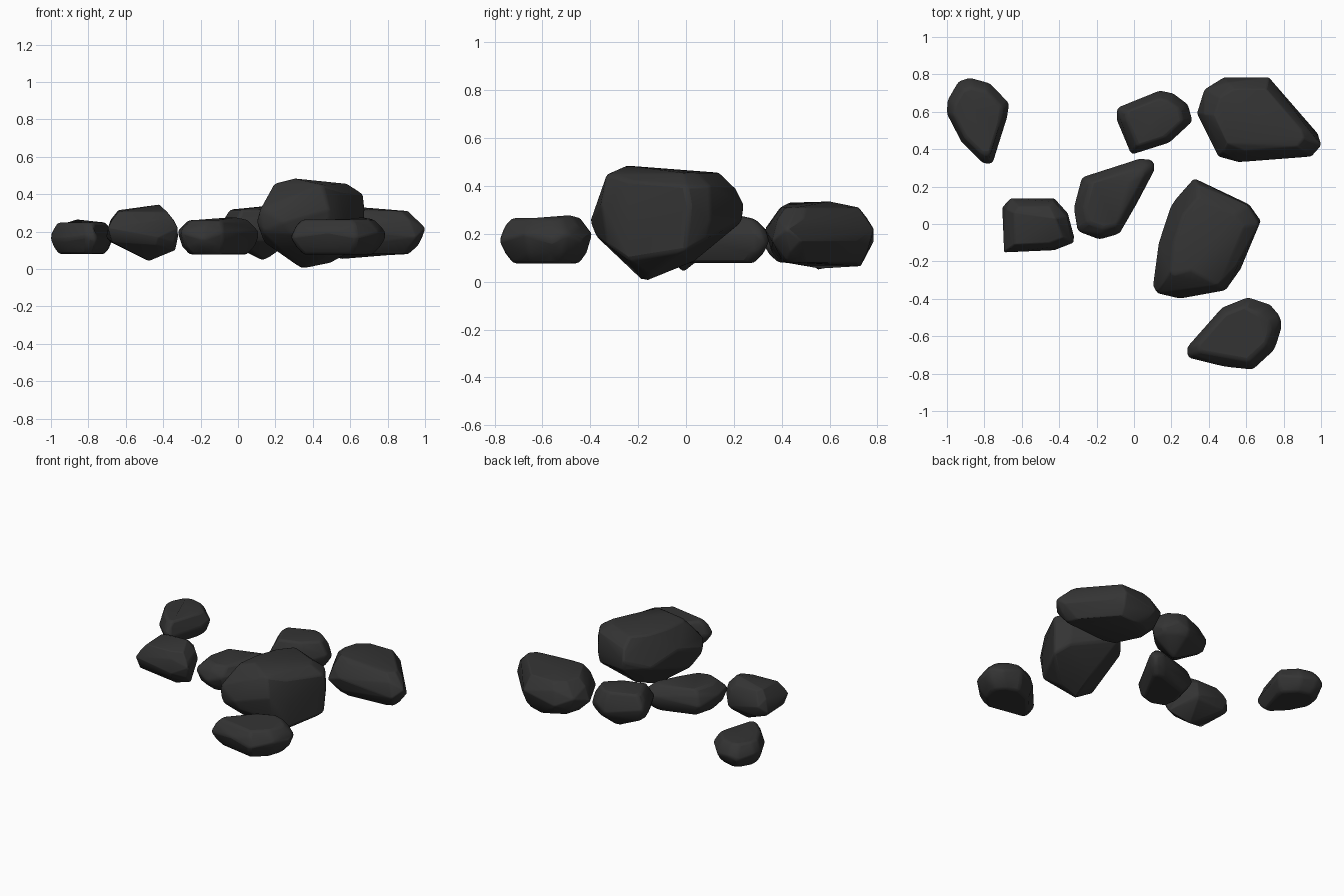
import bpy, bmesh, math
from mathutils import Vector

stone = bpy.data.materials.new("charcoal_stone")
stone.diffuse_color = (0.034, 0.034, 0.034, 1)


def rock(name, outline, waist, top, base, extras=(), full=0.88, bevel=0.014):
    """Chiselled stone: hull of a plan outline, shrunken crown and base rings
    (scale, z), shoulder rings between them and a few extra corner points."""
    pts = [Vector(p) for p in outline]
    c = Vector(((min(p.x for p in pts) + max(p.x for p in pts)) / 2,
                (min(p.y for p in pts) + max(p.y for p in pts)) / 2))
    mid = sum(waist) / 2
    rings = [top, base]
    if full:
        rings += [(full, mid + (z - mid) * 0.6) for s, z in (top, base)]
    bm = bmesh.new()
    for i, p in enumerate(pts):
        # silhouette edge wanders between the two waist heights
        bm.verts.new((p.x, p.y, waist[i % 2]))
        for s, z in rings:
            q = c + (p - c) * s
            bm.verts.new((q.x, q.y, z))
    for e in extras:
        bm.verts.new(e)
    res = bmesh.ops.convex_hull(bm, input=bm.verts[:])
    junk = {g for g in res["geom_interior"] + res["geom_unused"]
            if isinstance(g, bmesh.types.BMVert) and g.is_valid}
    bmesh.ops.delete(bm, geom=list(junk), context='VERTS')
    # merge nearly flat triangles into broad facets
    bmesh.ops.dissolve_limit(bm, angle_limit=math.radians(9),
                             verts=bm.verts[:], edges=bm.edges[:])
    bmesh.ops.recalc_face_normals(bm, faces=bm.faces[:])
    me = bpy.data.meshes.new(name)
    bm.to_mesh(me)
    bm.free()
    me.materials.append(stone)
    ob = bpy.data.objects.new(name, me)
    bpy.context.collection.objects.link(ob)
    mod = ob.modifiers.new("soft_edges", 'BEVEL')
    mod.width, mod.segments, mod.limit_method = bevel, 2, 'ANGLE'
    mod.angle_limit = math.radians(18)
    bpy.ops.object.select_all(action='DESELECT')
    ob.select_set(True)
    bpy.context.view_layer.objects.active = ob
    bpy.ops.object.shade_smooth_by_angle(angle=math.radians(32))


# largest boulder: steep right side, pointed keel
rock("main_boulder",
     [(.10, -.33), (.13, -.1), (.20, .11), (.32, .245), (.615, .105), (.68, .015),
      (.57, -.24), (.49, -.355), (.245, -.40), (.12, -.37)],
     (.25, .32), (.68, .455), (.35, .085),
     [(.305, -.25, .485), (.34, -.175, 0), (.49, -.15, .03), (.14, -.25, .14),
      (.67, 0, .40), (.67, 0, .13), (.61, .10, .40), (.61, .09, .18),
      (.34, .21, .39), (.325, .235, .25), (.55, -.05, .08), (.56, -.24, .09),
      (.55, -.23, .42), (.48, -.33, .155), (.45, -.33, .45), (.28, -.375, .19),
      (.13, -.36, .20), (.22, -.30, .42)], full=0)

# wide boulder at back right, drawn out to a toe
rock("back_right_boulder",
     [(.335, .59), (.375, .72), (.48, .785), (.72, .785), (.785, .71), (.90, .55),
      (.985, .48), (1.003, .42), (.95, .36), (.56, .33), (.45, .36)],
     (.17, .22), (.72, .31), (.72, .08),
     [(.60, .60, .335), (.86, .45, .315), (.62, .73, .065), (.50, .43, .33),
      (.94, .43, .27), (.56, .56, .055), (.92, .42, .09)])

# flat boulder at the front
rock("front_boulder",
     [(.28, -.66), (.36, -.59), (.47, -.445), (.61, -.39), (.73, -.43), (.79, -.5),
      (.79, -.56), (.755, -.67), (.635, -.78), (.485, -.765), (.285, -.715)],
     (.17, .20), (.75, .265), (.72, .077),
     [(.33, -.67, .24), (.66, -.48, .278)])

# long stone left of centre
rock("long_stone",
     [(-.325, .08), (-.28, .25), (.03, .35), (.105, .345), (.115, .30),
      (.015, .11), (-.08, -.055), (-.185, -.085), (-.305, -.04)],
     (.20, .16), (.72, .262), (.70, .078),
     [(-.02, .22, .278), (-.25, .02, .25), (.05, .29, .09)])

# angular stone on the left
rock("left_stone",
     [(-.705, .09), (-.66, .137), (-.425, .137), (-.355, .06), (-.32, -.07),
      (-.322, -.1), (-.425, -.14), (-.695, -.152)],
     (.17, .22), (.70, .307), (.5, .11),
     [(-.42, .03, .345), (-.475, -.01, .042), (-.64, .06, .315), (-.335, -.05, .10),
      (-.36, .04, .28), (-.43, .12, .27), (-.44, -.12, .13), (-.67, -.12, .155),
      (-.65, -.11, .27)])

# angular stone at the back
rock("back_stone",
     [(-.095, .56), (-.095, .62), (.14, .715), (.21, .70), (.29, .64), (.315, .55),
      (.19, .435), (-.015, .37)],
     (.19, .23), (.74, .318), (.55, .11),
     [(.13, .60, .335), (.14, .56, .042), (.0, .43, .28), (.26, .62, .29)])

# small teardrop stone at far left
rock("far_left_stone",
     [(-1.003, .59), (-1.0, .66), (-.94, .765), (-.88, .785), (-.77, .755),
      (-.665, .645), (-.675, .57), (-.72, .43), (-.755, .32), (-.805, .32),
      (-.925, .44)],
     (.16, .18), (.77, .248), (.72, .08),
     [(-.86, .62, .265), (-.76, .40, .24), (-.70, .58, .10)])
